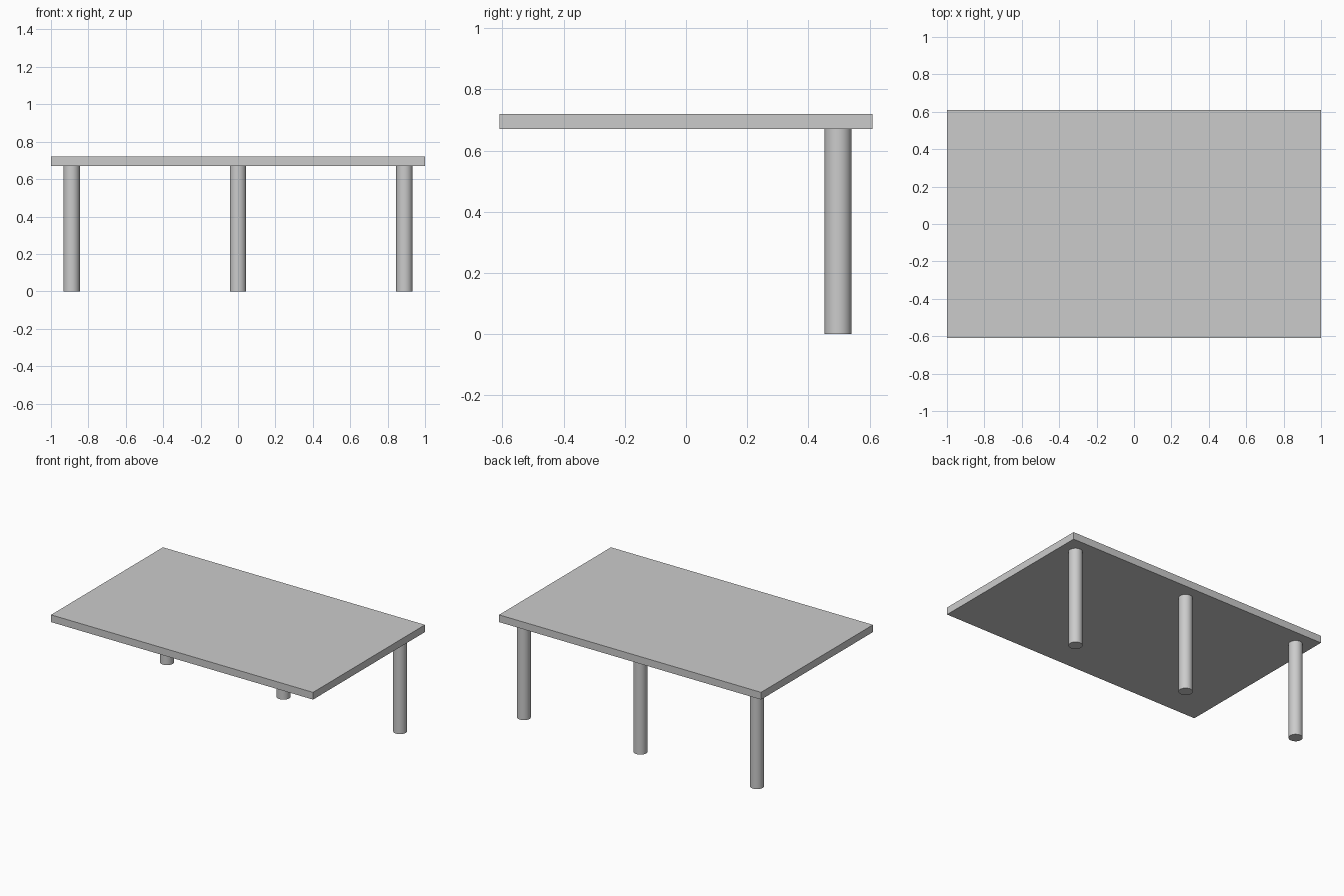
import bpy
import math

if "Cube" in bpy.data.objects:
    bpy.data.objects.remove(bpy.data.objects["Cube"])

TOP_Z, UNDER_Z = 0.72, 0.67
LEG_R, LEG_X, LEG_Y = 0.044, 0.89, 0.497

# Table top slab
bpy.ops.mesh.primitive_cube_add(size=1, location=(0, 0, (TOP_Z + UNDER_Z) / 2))
top = bpy.context.object
top.name = "table_top"
top.scale = (2.0, 1.22, TOP_Z - UNDER_Z)
bpy.ops.object.transform_apply(location=False, rotation=False, scale=True)


# Round legs, one row along the back edge
def add_leg(name, x):
    bpy.ops.mesh.primitive_cylinder_add(
        vertices=48, radius=LEG_R, depth=UNDER_Z, location=(x, LEG_Y, UNDER_Z / 2))
    bpy.context.object.name = name
    bpy.ops.object.shade_smooth_by_angle(angle=math.radians(30))


for name, x in (("left_leg", -LEG_X), ("middle_leg", 0), ("right_leg", LEG_X)):
    add_leg(name, x)
